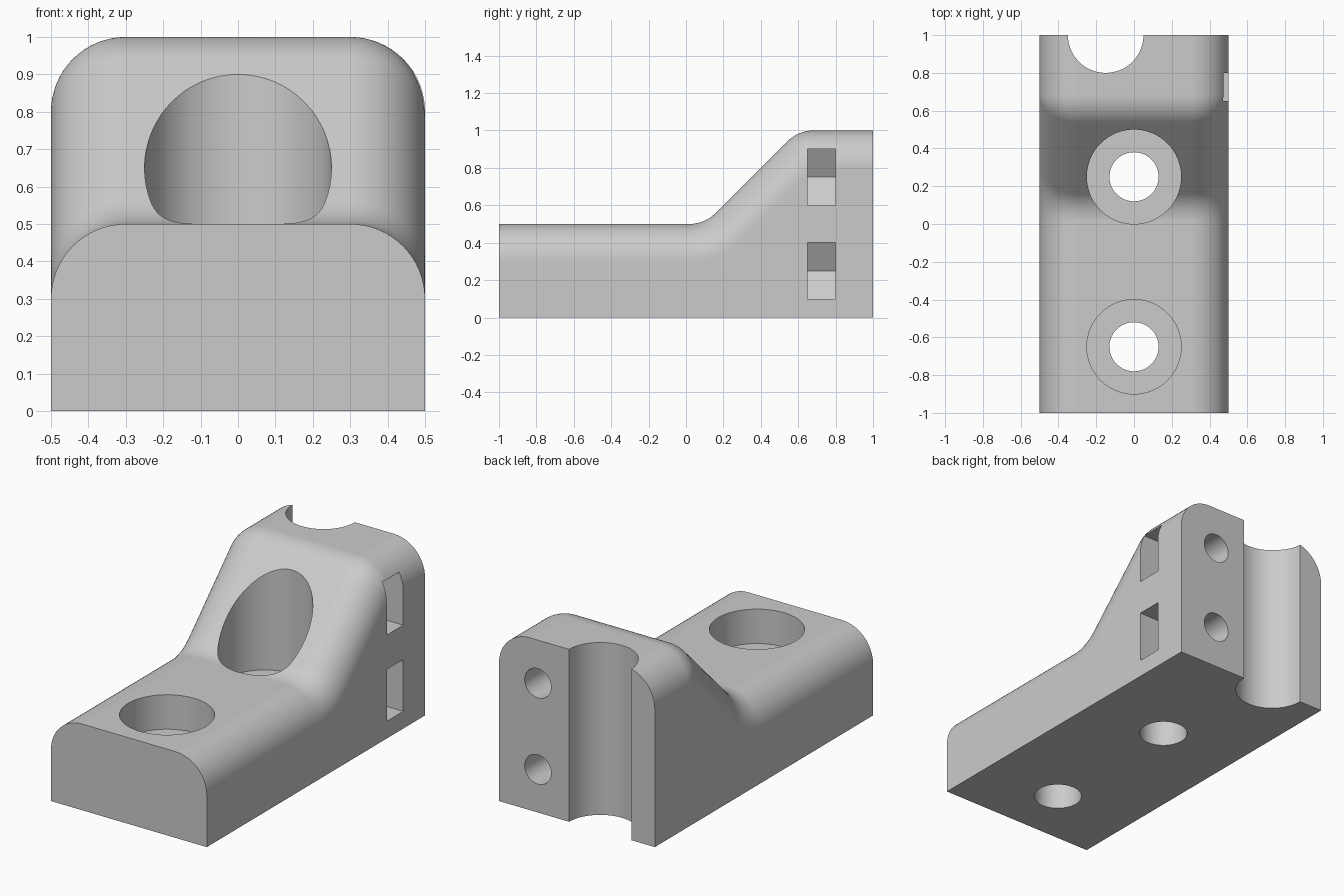
import bpy, bmesh
from math import sin, cos, pi, radians, tan, sqrt
from mathutils import Vector

if "Cube" in bpy.data.objects:
    bpy.data.objects.remove(bpy.data.objects["Cube"], do_unlink=True)

R = 0.2          # rounding radius of all upper edges
HALF = 0.5       # half the width
STEPS = 16

grey = bpy.data.materials.new("plain_grey")
grey.use_nodes = True
colour = (0.6, 0.6, 0.6, 1)
grey.diffuse_color = colour
grey.node_tree.nodes["Principled BSDF"].inputs["Base Color"].default_value = colour


def make_object(name, bm):
    bmesh.ops.recalc_face_normals(bm, faces=bm.faces)
    mesh = bpy.data.meshes.new(name)
    bm.to_mesh(mesh)
    bm.free()
    mesh.materials.append(grey)
    obj = bpy.data.objects.new(name, mesh)
    bpy.context.collection.objects.link(obj)
    return obj


def top_profile():
    """Points (y, z) and slope angles along the stepped top."""
    run = R * tan(pi / 8)
    pts = [(-1, 0.5, 0)]
    for i in range(STEPS + 1):               # hollow bend at the foot of the ramp
        a = pi / 4 * i / STEPS
        pts.append((0.1 - run + R * sin(a), 0.5 + R - R * cos(a), a))
    for i in range(STEPS + 1):               # round bend at the head of the ramp
        a = pi / 4 * (1 - i / STEPS)
        pts.append((0.6 + run - R * sin(a), 1 - R + R * cos(a), a))
    pts.append((1, 1, 0))
    return pts


# Body: rounded cross-sections lofted along the profile
bm = bmesh.new()
rings = []
for y, z, slope in top_profile():
    normal = Vector((0, -sin(slope), cos(slope)))
    right = []
    for i in range(STEPS + 1):
        t = pi / 2 * i / STEPS
        right.append(Vector((HALF - R + R * cos(t), y, z)) + normal * R * (sin(t) - 1))
    right.insert(0, Vector((HALF, right[0].y, 0)))
    left = [Vector((-p.x, p.y, p.z)) for p in reversed(right)]
    rings.append([bm.verts.new(p) for p in right + left])
for a, b in zip(rings, rings[1:]):
    for i in range(len(a)):
        j = (i + 1) % len(a)
        bm.faces.new((a[i], a[j], b[j], b[i]))
bm.faces.new(rings[0])
bm.faces.new(rings[-1])
bmesh.ops.remove_doubles(bm, verts=bm.verts, dist=1e-5)
body = make_object("bracket_body", bm)


def cut(cutter):
    cutter.hide_render = True
    mod = body.modifiers.new("cut", 'BOOLEAN')
    mod.operation = 'DIFFERENCE'
    mod.solver = 'EXACT'
    mod.object = cutter
    bpy.context.view_layer.objects.active = body
    bpy.ops.object.modifier_apply(modifier=mod.name)
    bpy.data.objects.remove(cutter, do_unlink=True)


def cut_round(radius, start, end):
    """Round hole between two points."""
    start, end = Vector(start), Vector(end)
    axis = end - start
    bpy.ops.mesh.primitive_cylinder_add(
        vertices=64, radius=radius, depth=axis.length, location=(start + end) / 2,
        rotation=axis.to_track_quat('Z', 'Y').to_euler())
    cut(bpy.context.object)


# Counterbored mounting holes
for y in (-0.65, 0.25):
    cut_round(0.25, (0, y, 0.3), (0, y, 1.3))
    cut_round(0.13, (0, y, -0.2), (0, y, 0.5))

# Half-round rod channel in the back
cut_round(0.2, (-0.15, 1, -0.2), (-0.15, 1, 1.2))

# Side nut pockets with pointed hexagonal ends, and bolt holes from the back
half = 0.15
side = 2 * half / sqrt(3)
for z in (0.25, 0.75):
    outline = [(0.25 - side, 0), (0.25 - side / 2, half), (0.7, half),
               (0.7, -half), (0.25 - side / 2, -half)]
    bm = bmesh.new()
    face = bm.faces.new([bm.verts.new((x, 0.65, z + h)) for x, h in outline])
    grown = bmesh.ops.extrude_face_region(bm, geom=[face])["geom"]
    bmesh.ops.translate(bm, vec=(0, 0.15, 0),
                        verts=[v for v in grown if isinstance(v, bmesh.types.BMVert)])
    cut(make_object("nut_pocket_cutter", bm))
    cut_round(0.085, (0.25, 0.7, z), (0.25, 1.2, z))

# Smooth rounded faces, sharp cut edges
bpy.ops.object.select_all(action='DESELECT')
body.select_set(True)
bpy.context.view_layer.objects.active = body
bpy.ops.object.shade_smooth_by_angle(angle=radians(25))
weighted = body.modifiers.new("even_shading", 'WEIGHTED_NORMAL')
weighted.keep_sharp = True
